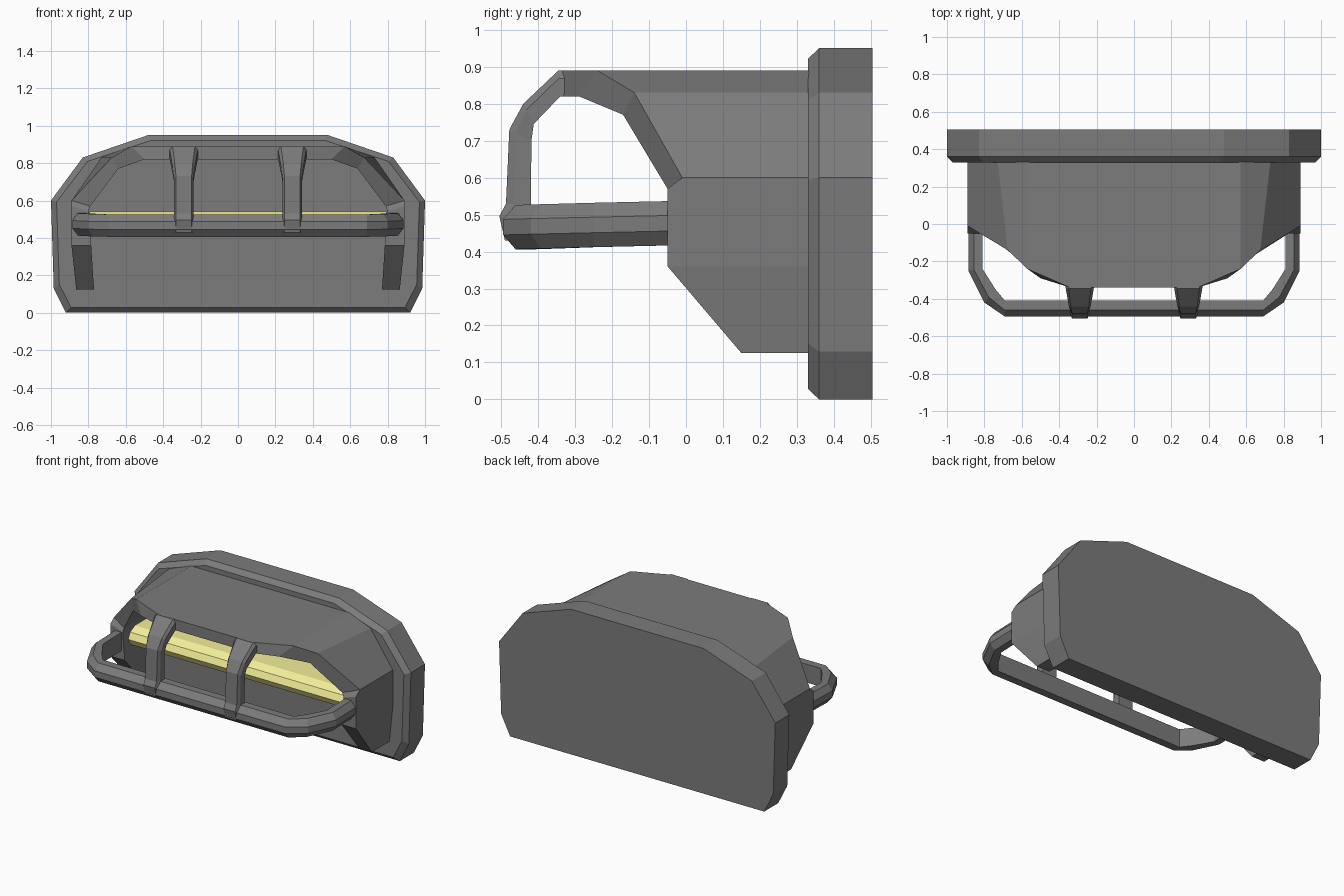
import bpy, bmesh
from mathutils import Vector

if "Cube" in bpy.data.objects:
    bpy.data.objects.remove(bpy.data.objects["Cube"])


def material(name, colour):
    mat = bpy.data.materials.new(name)
    mat.diffuse_color = (*colour, 1)
    mat.use_nodes = True
    mat.node_tree.nodes["Principled BSDF"].inputs["Base Color"].default_value = mat.diffuse_color
    return mat


dark_metal = material("dark_metal", (0.2, 0.2, 0.2))
lamp_yellow = material("lamp_yellow", (0.9, 0.86, 0.32))


def loft(name, rings, mat=dark_metal):
    """Bridge equal-length point rings and cap both ends."""
    bm = bmesh.new()
    vr = [[bm.verts.new(p) for p in r] for r in rings]
    n = len(rings[0])
    for a, b in zip(vr, vr[1:]):
        for i in range(n):
            j = (i + 1) % n
            bm.faces.new((a[i], a[j], b[j], b[i]))
    bm.faces.new(vr[0])
    bm.faces.new(vr[-1])
    bmesh.ops.recalc_face_normals(bm, faces=bm.faces)
    me = bpy.data.meshes.new(name)
    bm.to_mesh(me)
    bm.free()
    me.materials.append(mat)
    ob = bpy.data.objects.new(name, me)
    bpy.context.collection.objects.link(ob)
    return ob


def both_sides(half):
    """Stations from bottom right over the centre to bottom left."""
    flip = lambda s: tuple((-p[0],) + tuple(p[1:]) for p in s)
    return half + [flip(s) for s in reversed(half)]


def bar_ring(inner, outer, section):
    """Ring from (blend inner->outer, offset vector) pairs."""
    a, b = Vector(inner), Vector(outer)
    return [a.lerp(b, t) + Vector(off) for t, off in section]


# Back plate with chamfered front edge
half = [(0.92, 0), (0.985, 0.13), (1, 0.6), (0.83, 0.83), (0.48, 0.95)]
outline = half + [(-x, z) for x, z in reversed(half)]


def plate_ring(y, sx=1, sz=1):
    return [(x * sx, y, 0.475 + (z - 0.475) * sz) for x, z in outline]


loft("back_plate", [plate_ring(0.505), plate_ring(0.36), plate_ring(0.33, 0.97, 0.94)])

# Hood shell: outer rim, inner rim, inner back, outer back
rim = [((0.865, 0.15, 0.125), (0.77, 0.15, 0.125), 0.865),
       ((0.89, -0.05, 0.36), (0.785, -0.05, 0.36), 0.89),
       ((0.89, -0.05, 0.57), (0.80, -0.05, 0.54), 0.89),
       ((0.89, -0.01, 0.60), (0.79, -0.05, 0.57), 0.89),
       ((0.675, -0.14, 0.83), (0.64, -0.17, 0.77), 0.73),
       ((0.57, -0.24, 0.89), (0.50, -0.29, 0.82), 0.57),
       ((0.34, -0.34, 0.89), (0.34, -0.34, 0.82), 0.34)]
hood = [(o, i, (i[0], 0.34, i[2]), (bx, 0.34, o[2])) for o, i, bx in rim]
loft("hood", both_sides(hood))

# Horizontal guard rail with six-sided section
S = [(0, -1), (0.6, -1), (1, -0.35), (1, 0.35), (0.6, 1), (0, 1)]
rail = [((0.81, 0.02, 0.478), (0.885, 0.02, 0.478)),
        ((0.81, -0.24, 0.472), (0.885, -0.25, 0.472)),
        ((0.74, -0.35, 0.468), (0.80, -0.42, 0.468)),
        ((0.69, -0.41, 0.466), (0.69, -0.495, 0.466))]
loft("guard_rail", [bar_ring(i, o, [(t, (0, 0, v * 0.06)) for t, v in S])
                    for i, o in both_sides(rail)])

# Two vertical guard arms: (inner y,z), (outer y,z), half width
T = [(0, -1), (0.7, -1), (1, -0.8), (1, 0.8), (0.7, 1), (0, 1)]
arm = [((-0.31, 0.82), (-0.31, 0.887), 0.08),
       ((-0.34, 0.82), (-0.345, 0.89), 0.075),
       ((-0.412, 0.745), (-0.44, 0.80), 0.06),
       ((-0.418, 0.70), (-0.478, 0.73), 0.052),
       ((-0.42, 0.52), (-0.487, 0.53), 0.052),
       ((-0.42, 0.49), (-0.505, 0.495), 0.052),
       ((-0.42, 0.43), (-0.49, 0.43), 0.052)]
for side, name in ((-1, "guard_arm_left"), (1, "guard_arm_right")):
    x = side * 0.29
    loft(name, [bar_ring((x, *i), (x, *o), [(t, (v * w, 0, 0)) for t, v in T])
                for i, o, w in arm])

# Glowing lamp bar under the hood
lamp_section = [(0.34, 0.54), (0.07, 0.54), (0.02, 0.515),
                (0.0, 0.475), (0.02, 0.435), (0.07, 0.41), (0.34, 0.41)]
loft("lamp", [[(x, y, z) for y, z in lamp_section] for x in (-0.795, 0.795)], lamp_yellow)
